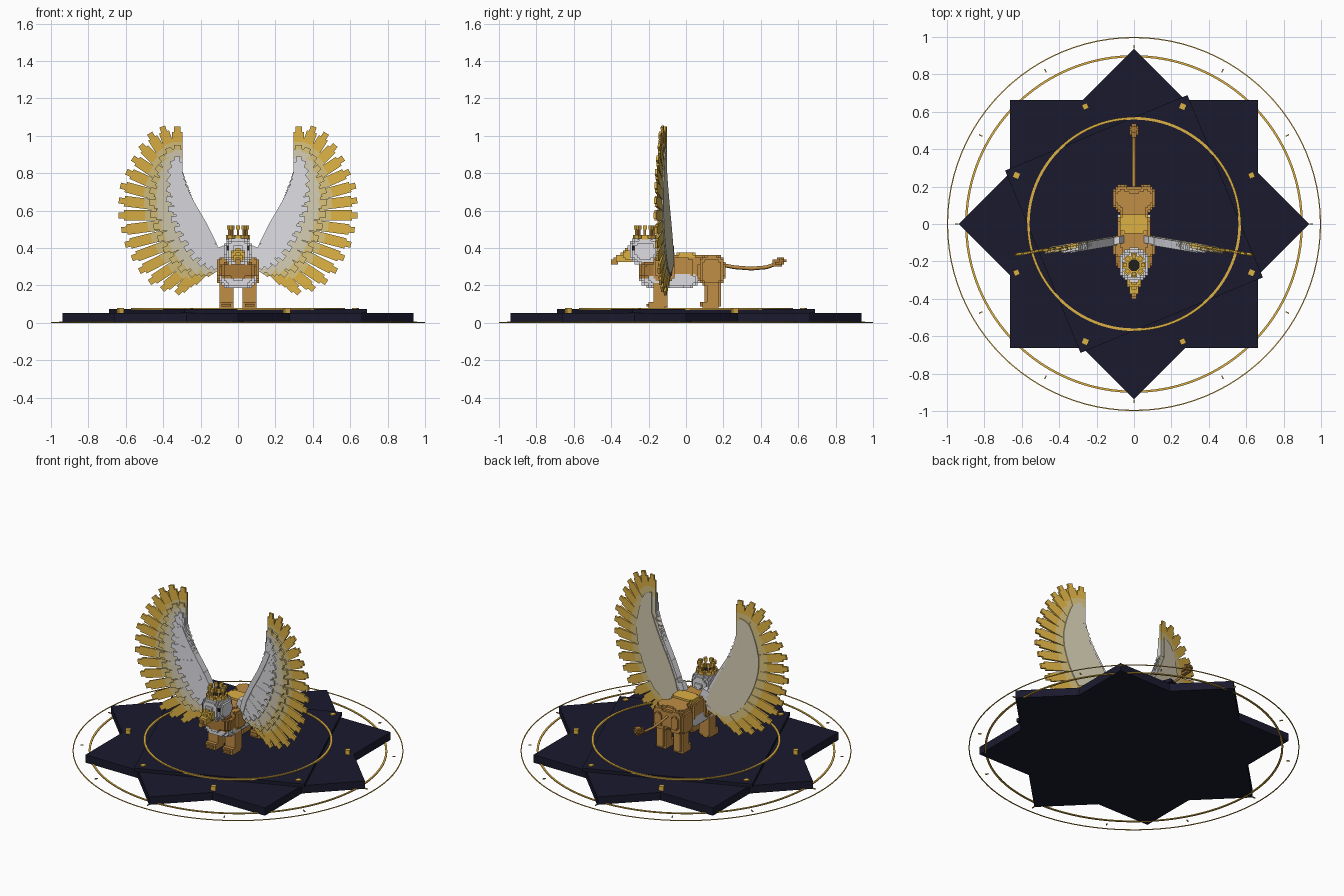
import bpy, bmesh, math
from mathutils import Vector

cube = bpy.data.objects.get("Cube")
if cube:
    bpy.data.objects.remove(cube, do_unlink=True)

PALETTE = {
    "navy_stone": (0.010, 0.010, 0.027),
    "gold": (0.72, 0.44, 0.06),
    "pale_gold": (0.68, 0.53, 0.2),
    "cream": (0.65, 0.6, 0.44),
    "white": (0.72, 0.72, 0.76),
    "tan_fur": (0.53, 0.27, 0.06),
    "brown_fur": (0.4, 0.19, 0.04),
    "black": (0.015, 0.013, 0.012),
}
MATS = []
for name, rgb in PALETTE.items():
    mat = bpy.data.materials.new(name)
    mat.use_nodes = True
    mat.diffuse_color = (*rgb, 1)
    mat.node_tree.nodes["Principled BSDF"].inputs["Base Color"].default_value = (*rgb, 1)
    MATS.append(mat)
NAVY, GOLD, PALE, CREAM, WHITE, TAN, BROWN, BLACK = range(len(MATS))


def finish(bm, name, mirror=False):
    bmesh.ops.recalc_face_normals(bm, faces=bm.faces)
    mesh = bpy.data.meshes.new(name)
    bm.to_mesh(mesh)
    bm.free()
    for mat in MATS:
        mesh.materials.append(mat)
    obj = bpy.data.objects.new(name, mesh)
    bpy.context.collection.objects.link(obj)
    if mirror:
        obj.modifiers.new("both_sides", "MIRROR")


def prism(bm, outline, axis, depth, mat):
    """Extrude a closed outline of points along an axis vector."""
    low = [bm.verts.new(p) for p in outline]
    high = [bm.verts.new(Vector(p) + axis * depth) for p in outline]
    faces = [bm.faces.new(low), bm.faces.new(high[::-1])]
    for i in range(len(low)):
        j = (i + 1) % len(low)
        faces.append(bm.faces.new((low[i], low[j], high[j], high[i])))
    for face in faces:
        face.material_index = mat


UP, BACK = Vector((0, 0, 1)), Vector((0, 1, 0))


def polar(radius, degrees, z):
    a = math.radians(degrees)
    return Vector((radius * math.cos(a), radius * math.sin(a), z))


# Plinth: eight-pointed star and a turned square slab
bm = bmesh.new()
tip = 0.937
notch = tip * math.cos(math.pi / 4) / math.cos(math.pi / 8)
star = [polar(notch if i % 2 else tip, i * 22.5, 0) for i in range(16)]
prism(bm, star, UP, 0.052, NAVY)
finish(bm, "star_plinth")
bm = bmesh.new()
prism(bm, [polar(0.746, 67.5 + 90 * i, 0.052) for i in range(4)], UP, 0.022, NAVY)
finish(bm, "upper_slab")

# Flat gold rings
for name, radius, half, z, height in (("inner_ring", 0.565, 0.007, 0.07, 0.01),
                                      ("middle_ring", 0.897, 0.006, 0, 0.006),
                                      ("outer_ring", 0.997, 0.003, 0, 0.004)):
    bm = bmesh.new()
    sides = 96
    for i in range(sides):
        a, b = 360 * i / sides, 360 * (i + 1) / sides
        prism(bm, [polar(radius - half, a, z), polar(radius + half, a, z),
                   polar(radius + half, b, z), polar(radius - half, b, z)], UP, height, GOLD)
    bmesh.ops.delete(bm, geom=[f for f in bm.faces if abs(f.normal.dot(
        Vector((-f.calc_center_median().y, f.calc_center_median().x, 0)).normalized())) > 0.9],
        context="FACES")
    bmesh.ops.remove_doubles(bm, verts=bm.verts, dist=0.0005)
    finish(bm, name)

# Studs on the plinth and dashes between the outer rings
bm = bmesh.new()
for i in range(8):
    mid = polar(0.68, 22.5 + 45 * i, 0.05)
    prism(bm, [mid + polar(0.021, 22.5 + 45 * i + 45 + 90 * k, 0) for k in range(4)], UP, 0.03, GOLD)
finish(bm, "plinth_studs")
bm = bmesh.new()
for i in range(12):
    side = polar(0.003, 30 * i + 90, 0)
    a, b = polar(0.937, 30 * i, 0), polar(0.957, 30 * i, 0)
    prism(bm, [a - side, b - side, b + side, a + side], UP, 0.006, GOLD)
finish(bm, "ring_dashes")

# Blocky parts: rounded solids sampled on a grid, outer faces only
STEP = 0.0125


def blocks(name, solids):
    """Each solid is (centre, radii, power, material); later ones win; x is mirrored."""
    cells = {}
    for centre, radii, power, mat in solids:
        spans = [range(math.floor((c - r) / STEP) - 1, math.ceil((c + r) / STEP) + 1)
                 for c, r in zip(centre, radii)]
        for i in spans[0]:
            for j in spans[1]:
                for k in spans[2]:
                    p = [(n + 0.5) * STEP for n in (i, j, k)]
                    if sum(abs((q - c) / r) ** power for q, c, r in zip(p, centre, radii)) <= 1:
                        cells[i, j, k] = cells[-1 - i, j, k] = mat
    bm, verts = bmesh.new(), {}
    for cell, mat in cells.items():
        for axis in range(3):
            for side in (0, 1):
                near = list(cell)
                near[axis] += 2 * side - 1
                if tuple(near) in cells:
                    continue
                loop = []
                for u, v in ((0, 0), (1, 0), (1, 1), (0, 1)):
                    corner = list(cell)
                    corner[axis] += side
                    corner[(axis + 1) % 3] += u
                    corner[(axis + 2) % 3] += v
                    key = tuple(corner)
                    if key not in verts:
                        verts[key] = bm.verts.new(Vector(key) * STEP)
                    loop.append(verts[key])
                bm.faces.new(loop if side else loop[::-1]).material_index = mat
    finish(bm, name)


blocks("body", [
    ((0, -0.06, 0.29), (0.09, 0.13, 0.075), 4, TAN),
    ((0, 0.07, 0.29), (0.08, 0.13, 0.072), 4, TAN),
    ((0, -0.05, 0.23), (0.092, 0.12, 0.04), 4, WHITE),
    ((0, -0.15, 0.245), (0.1, 0.095, 0.06), 3, WHITE),
    ((0, -0.185, 0.28), (0.098, 0.068, 0.045), 4, BROWN),
    ((0.07, -0.12, 0.29), (0.04, 0.06, 0.065), 4, TAN),
    ((0.06, 0.137, 0.278), (0.056, 0.072, 0.086), 3, TAN),
    ((0, 0.005, 0.362), (0.07, 0.05, 0.012), 8, GOLD),
])
for name, y, height in (("front_legs", -0.14, 0.075), ("hind_legs", 0.145, 0.085)):
    blocks(name, [
        ((0.063, y, 0.08 + height), (0.035, 0.04, height), 6, TAN),
        ((0.063, y - 0.012, 0.097), (0.04, 0.048, 0.02), 6, TAN),
        ((0.063, y - 0.055, 0.095), (0.03, 0.012, 0.012), 6, BROWN),
    ])
blocks("head", [
    ((0, -0.185, 0.33), (0.065, 0.06, 0.06), 3, WHITE),
    ((0, -0.22, 0.385), (0.078, 0.09, 0.078), 2.5, WHITE),
    ((0, -0.22, 0.456), (0.035, 0.035, 0.01), 4, BLACK),
    ((0.056, -0.275, 0.395), (0.008, 0.008, 0.012), 6, BLACK),
])
blocks("beak", [
    ((0, -0.31, 0.36), (0.038, 0.03, 0.035), 3, GOLD),
    ((0, -0.34, 0.345), (0.027, 0.04, 0.024), 3, GOLD),
    ((0, -0.38, 0.33), (0.014, 0.025, 0.014), 4, TAN),
])
blocks("tail_tuft", [
    ((0, 0.49, 0.32), (0.02, 0.03, 0.018), 3, BROWN),
    ((0, 0.51, 0.335), (0.02, 0.022, 0.018), 3, BROWN),
])

# Tail
curve = bpy.data.curves.new("tail", "CURVE")
curve.dimensions = "3D"
curve.bevel_depth, curve.bevel_resolution = 0.01, 0
spline = curve.splines.new("POLY")
path = [(0.19, 0.31), (0.26, 0.297), (0.35, 0.29), (0.43, 0.297), (0.49, 0.318)]
spline.points.add(len(path) - 1)
for point, (y, z) in zip(spline.points, path):
    point.co = (0, y, z, 1)
curve.materials.append(MATS[TAN])
bpy.context.collection.objects.link(bpy.data.objects.new("tail", curve))

# Crown: band, prongs and knobs
bm = bmesh.new()
middle = Vector((0, -0.22, 0))
for i in range(8):
    at = middle + polar(0.047, 45 * i, 0.445)
    for size, low, tall, mat in ((0.024, 0, 0.025, GOLD), (0.009, 0.025, 0.03, BROWN), (0.015, 0.053, 0.022, GOLD)):
        ring = [at + UP * low + polar(size, 45 * i + 45 + 90 * k, 0) for k in range(4)]
        prism(bm, ring, UP, tall, mat)
finish(bm, "crown")


# Wings: overlapping layers of stepped feathers fanned from an arm line
def along(points, t):
    points = [Vector(p) for p in points]
    lengths = [(b - a).length for a, b in zip(points, points[1:])]
    left = t * sum(lengths)
    for a, b, length in zip(points, points[1:], lengths):
        if left <= length + 1e-6:
            return a.lerp(b, left / length)
        left -= length
    return points[-1]


ARM = [(0.325, 0.8), (0.3, 0.74), (0.25, 0.64), (0.18, 0.52), (0.13, 0.42), (0.1, 0.32)]
TIPS = [(0.325, 1.05), (0.38, 1.055), (0.45, 1.04), (0.51, 0.97), (0.57, 0.87), (0.635, 0.72), (0.64, 0.58),
        (0.61, 0.43), (0.54, 0.29), (0.45, 0.19), (0.32, 0.155), (0.2, 0.25)]


def bar(bm, a, b, width, y, depth, mat):
    side = (b - a).orthogonal().normalized() * width / 2
    flat = [a - side, b - side, b + side, a + side]
    prism(bm, [(p.x, y, p.y) for p in flat], BACK, depth, mat)


def sweep_back(bm):
    for v in bm.verts:
        v.co.y -= 0.066 + 0.165 * (v.co.x - 0.08)


LAYERS = [  # name, reach, feather count, width, front depth, colour bands by fraction
    ("flight_feathers", 1.0, 18, 0.056, -0.012, ((0, CREAM), (0.45, PALE), (0.67, GOLD))),
    ("middle_feathers", 0.6, 16, 0.058, -0.026, ((0, WHITE), (0.3, CREAM), (0.5, PALE))),
    ("covert_feathers", 0.36, 15, 0.054, -0.038, ((0, WHITE),)),
]
for name, reach, count, width, depth, bands in LAYERS:
    bm = bmesh.new()
    for i in range(count):
        t = i / (count - 1)
        base, end = along(ARM, t), along(TIPS, t)
        y = depth - 0.0015 * (i % 3)
        shoulder = reach - 0.03 / (end - base).length
        stops = [f for f, _ in bands] + [max(shoulder, bands[-1][0] + 0.02)]
        for (f, mat), g in zip(bands, stops[1:]):
            bar(bm, base.lerp(end, f), base.lerp(end, g), width, y, 0.013, mat)
        bar(bm, base.lerp(end, stops[-1]), base.lerp(end, reach), width * 0.58, y, 0.013, bands[-1][1])
    sweep_back(bm)
    finish(bm, name, mirror=True)

# Smooth panel behind the feathers
bm = bmesh.new()
samples = [i / 20 for i in range(21)]
outline = [along(ARM, t) for t in samples]
outline += [along(ARM, t).lerp(along(TIPS, t), 0.54) for t in reversed(samples)]
prism(bm, [(p.x, 0, p.y) for p in outline], BACK, 0.006, CREAM)
sweep_back(bm)
finish(bm, "wing_back_panels", mirror=True)

# Leading arm and the joint to the shoulder
bm = bmesh.new()
for a, b in zip(ARM, ARM[1:]):
    bar(bm, Vector(a), Vector(b), 0.034, -0.046, 0.045, WHITE)
bar(bm, Vector((0.11, 0.4)), Vector((0.06, 0.29)), 0.07, -0.04, 0.04, WHITE)
sweep_back(bm)
finish(bm, "wing_arms", mirror=True)
